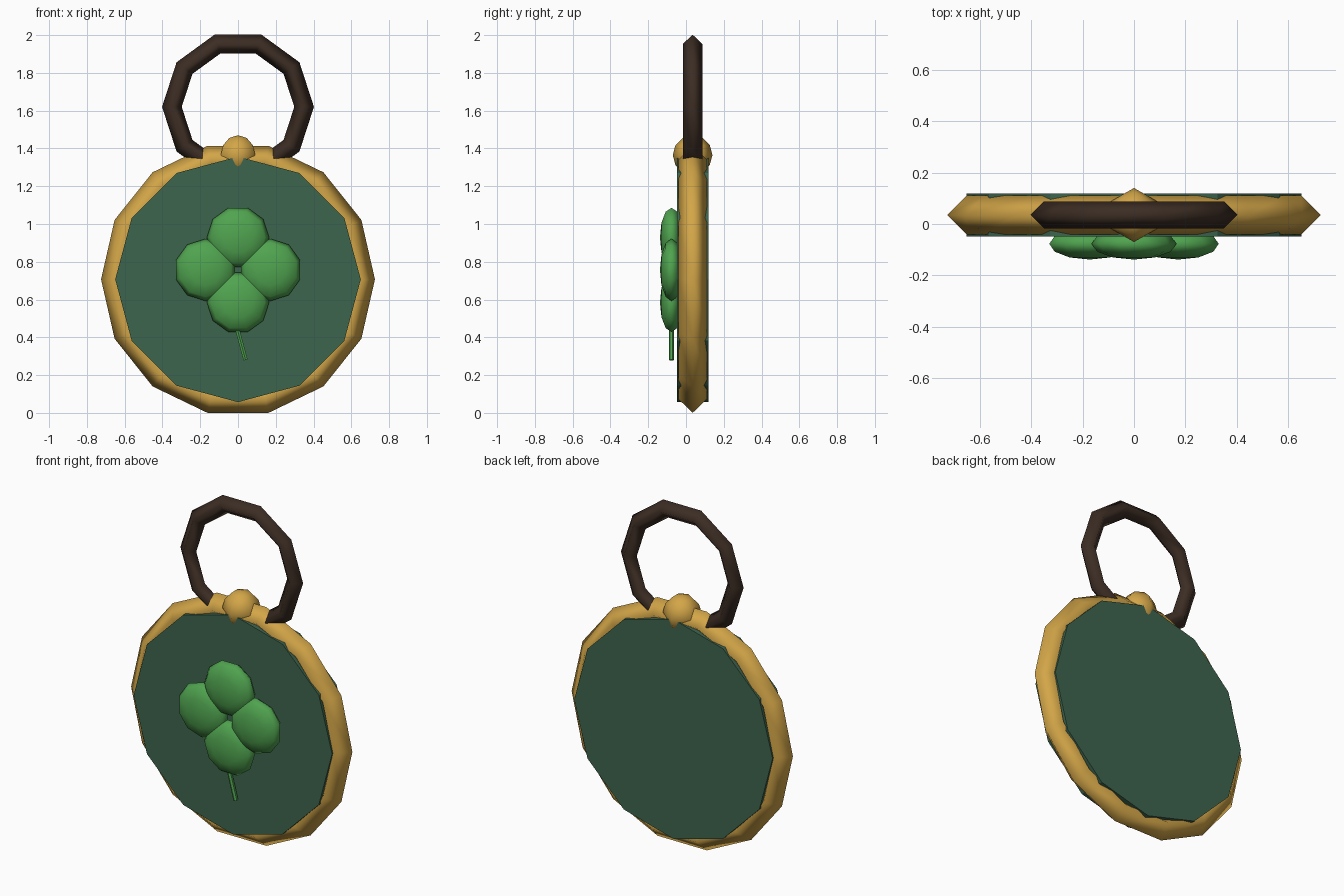
import bpy
from math import pi, radians, sin, cos

cube = bpy.data.objects.get("Cube")
if cube:
    bpy.data.objects.remove(cube, do_unlink=True)

MID_Y = 0.035      # depth of the medallion's middle plane
MID_Z = 0.707      # height of the medallion's centre


def material(name, rgb):
    m = bpy.data.materials.new(name)
    m.use_nodes = True
    m.diffuse_color = (*rgb, 1)
    m.node_tree.nodes["Principled BSDF"].inputs["Base Color"].default_value = (*rgb, 1)
    return m


gold = material("gold", (0.65, 0.38, 0.065))
enamel = material("dark_green", (0.047, 0.13, 0.078))
leaf_green = material("leaf_green", (0.08, 0.37, 0.08))
leather = material("dark_brown", (0.045, 0.026, 0.017))


def finish(name, mat, smooth=True):
    ob = bpy.context.object
    ob.name = ob.data.name = name
    ob.data.materials.append(mat)
    if smooth:
        bpy.ops.object.shade_smooth()
    return ob


def upright_ring(name, mat, z, radius, tube, sides):
    # Torus with a diamond cross-section, standing in the XZ plane
    bpy.ops.mesh.primitive_torus_add(
        location=(0, MID_Y, z), rotation=(pi / 2, 0, 0),
        major_radius=radius, minor_radius=tube,
        major_segments=sides, minor_segments=4)
    return finish(name, mat)


# Medallion: rim, enamel disc and hanging ring
upright_ring("rim", gold, MID_Z, 0.65, 0.075, 14)
upright_ring("hanging_ring", leather, 1.62, 0.35, 0.052, 10)

bpy.ops.mesh.primitive_cylinder_add(
    vertices=12, radius=0.65, depth=0.166,
    location=(0, MID_Y, MID_Z), rotation=(pi / 2, 0, 0))
finish("disc", enamel, smooth=False)

# Bead where the ring meets the rim
bpy.ops.mesh.primitive_uv_sphere_add(
    segments=6, ring_count=6, radius=0.105, location=(0, MID_Y, 1.365))
finish("bead", gold)

# Four clover leaves, flattened front to back
LEAF_Y, LEAF_Z, REACH = -0.077, 0.757, 0.172
for i, side in enumerate(("right", "top", "left", "bottom")):
    a = i * pi / 2
    bpy.ops.mesh.primitive_uv_sphere_add(
        segments=10, ring_count=6, radius=0.165,
        location=(REACH * cos(a), LEAF_Y, LEAF_Z + REACH * sin(a)),
        rotation=(pi / 2, -a, 0))
    leaf = finish("leaf_" + side, leaf_green)
    # Turn a flat side of the outline outwards
    leaf.rotation_euler = (pi / 2, pi / 2 * ((i + 1) % 2), 0)
    for v in leaf.data.vertices:
        x, y, z = v.co
        v.co = (y, -x, z * 0.37)

# Stem leaning to one side
tilt, length = radians(-15), 0.26
bpy.ops.mesh.primitive_cylinder_add(
    vertices=6, radius=0.013, depth=length,
    location=(0.04 + sin(tilt) * length / 2, LEAF_Y, 0.28 + cos(tilt) * length / 2),
    rotation=(0, tilt, 0))
finish("stem", leaf_green, smooth=False)
